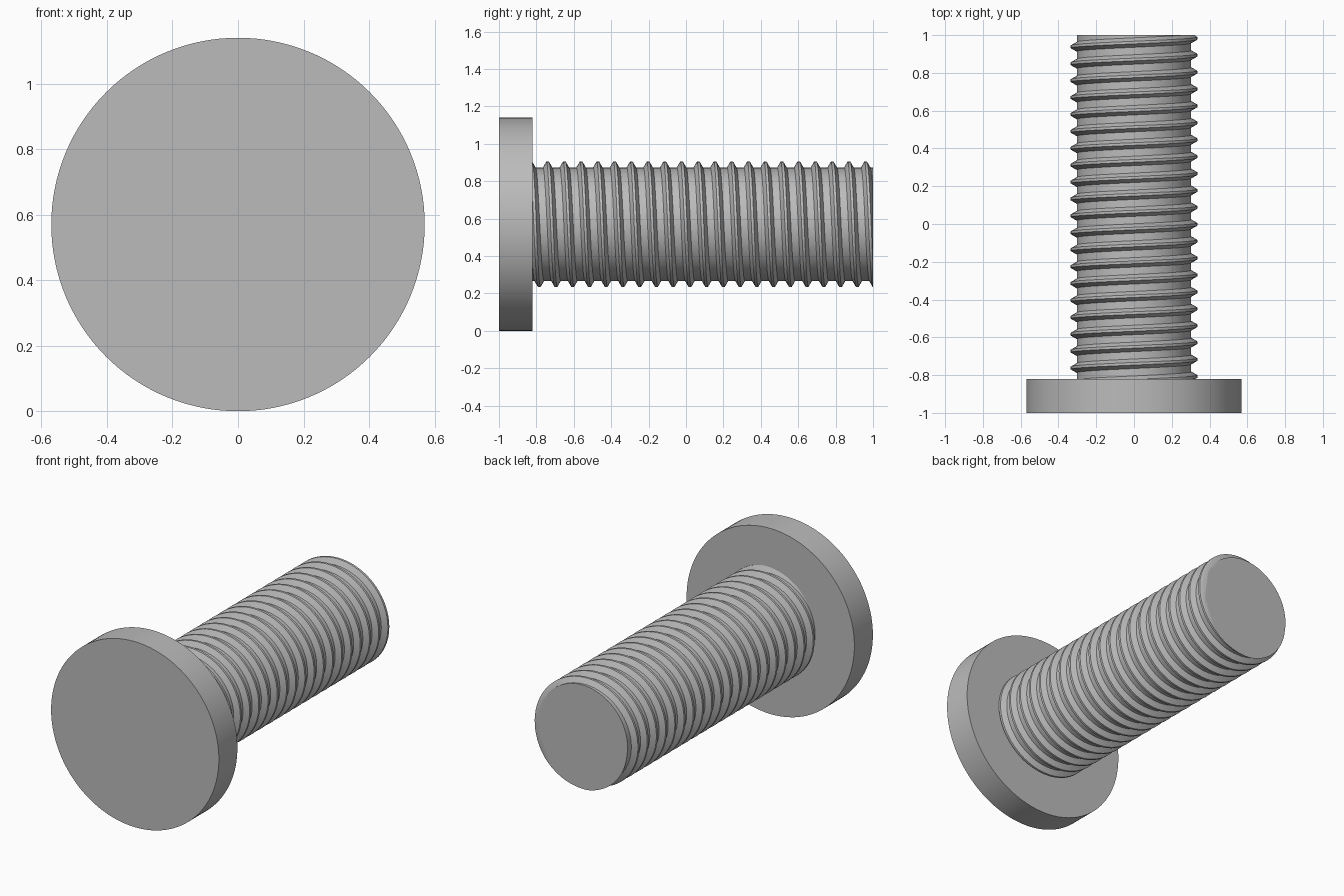
import bpy
import bmesh
import math
from mathutils import Vector

if "Cube" in bpy.data.objects:
    bpy.data.objects.remove(bpy.data.objects["Cube"])

AXIS_Z = 0.57        # height of the bolt axis
HEAD_R = 0.57
HEAD_BACK = -0.82
CORE_R = 0.303
CREST_R = 0.335
PITCH = 0.0895
STEPS = 72           # segments per turn

steel = bpy.data.materials.new("steel grey")
steel.use_nodes = True
steel.diffuse_color = (0.5, 0.5, 0.5, 1)
steel.node_tree.nodes["Principled BSDF"].inputs["Base Color"].default_value = (0.5, 0.5, 0.5, 1)


def finish(obj):
    obj.data.materials.append(steel)
    bpy.ops.object.select_all(action="DESELECT")
    obj.select_set(True)
    bpy.context.view_layer.objects.active = obj
    bpy.ops.object.shade_smooth_by_angle(angle=math.radians(30))


def cylinder(name, radius, y0, y1):
    bpy.ops.mesh.primitive_cylinder_add(
        vertices=128, radius=radius, depth=y1 - y0,
        location=(0, (y0 + y1) / 2, AXIS_Z), rotation=(math.pi / 2, 0, 0))
    obj = bpy.context.object
    obj.name = name
    finish(obj)


# Flat round head and plain core of the shaft
cylinder("head", HEAD_R, -1, HEAD_BACK)
cylinder("shaft_core", CORE_R, HEAD_BACK - 0.02, 1)

# Helical ridge: a trapezoid swept around the core
profile = [(CORE_R - 0.01, -0.031), (CREST_R, -0.007),
           (CREST_R, 0.007), (CORE_R - 0.01, 0.031)]
bm = bmesh.new()
rings = []
for i in range(-STEPS, 21 * STEPS):
    a = math.tau * i / STEPS
    y = 0.983 - PITCH * i / STEPS
    rings.append([bm.verts.new((r * math.cos(a), y + dy, AXIS_Z + r * math.sin(a)))
                  for r, dy in profile])
for p, q in zip(rings, rings[1:]):
    for k in range(4):
        n = (k + 1) % 4
        bm.faces.new((p[k], p[n], q[n], q[k]))
bm.faces.new(rings[0])
bm.faces.new(rings[-1])

# Trim flush with the shaft end and hide the other end inside the head
for y, side in ((1, 1), (HEAD_BACK - 0.02, -1)):
    cut = bmesh.ops.bisect_plane(
        bm, geom=bm.verts[:] + bm.edges[:] + bm.faces[:],
        plane_co=Vector((0, y, 0)), plane_no=Vector((0, side, 0)), clear_outer=True)
    edges = [e for e in cut["geom_cut"] if isinstance(e, bmesh.types.BMEdge)]
    bmesh.ops.holes_fill(bm, edges=edges, sides=0)
bmesh.ops.recalc_face_normals(bm, faces=bm.faces[:])
mesh = bpy.data.meshes.new("thread")
bm.to_mesh(mesh)
bm.free()
thread = bpy.data.objects.new("thread", mesh)
bpy.context.collection.objects.link(thread)
finish(thread)
